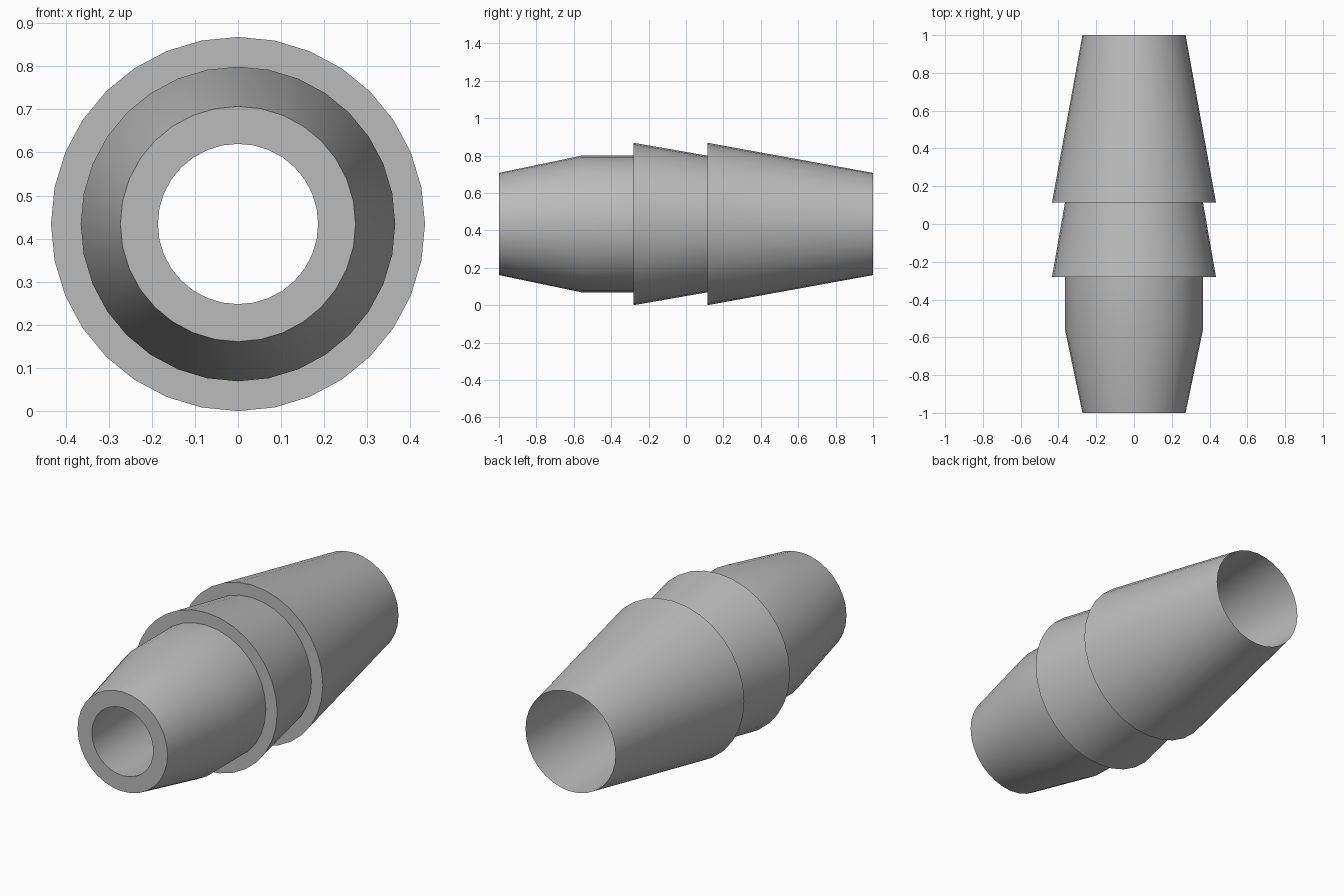
import bpy
import bmesh
from math import cos, sin, tau, radians

cube = bpy.data.objects.get("Cube")
if cube:
    bpy.data.objects.remove(cube)

SEGMENTS = 32
OUTER = 0.434     # barb rim radius
BODY = 0.365      # sleeve radius
TIP = 0.273       # radius at both ends
BORE = 0.186      # bore radius at the front

# One flat grey for the whole fitting
grey = bpy.data.materials.new("plain grey")
grey.use_nodes = True
colour = (0.5, 0.5, 0.5, 1)
grey.diffuse_color = colour
grey.node_tree.nodes["Principled BSDF"].inputs["Base Color"].default_value = colour

# Closed profile (y, radius): outside front to back, then back through the tapered bore
profile = [
    (-1, BORE), (-1, TIP),              # front lip
    (-0.56, BODY), (-0.28, BODY),       # nose and sleeve
    (-0.28, OUTER), (0.115, BODY),      # first barb
    (0.115, OUTER), (1, TIP),           # long second barb, thin rear edge
]


def lathe(name, points, material):
    """Spin a closed profile around the y axis."""
    bm = bmesh.new()
    rings = []
    for y, r in points:
        rings.append([bm.verts.new((r * cos(tau * i / SEGMENTS), y, r * sin(tau * i / SEGMENTS)))
                      for i in range(SEGMENTS)])
    for a, b in zip(rings, rings[1:] + rings[:1]):
        for i in range(SEGMENTS):
            j = (i + 1) % SEGMENTS
            bm.faces.new((a[i], a[j], b[j], b[i]))
    bmesh.ops.recalc_face_normals(bm, faces=bm.faces)
    mesh = bpy.data.meshes.new(name)
    bm.to_mesh(mesh)
    bm.free()
    mesh.materials.append(material)
    obj = bpy.data.objects.new(name, mesh)
    bpy.context.collection.objects.link(obj)
    return obj


connector = lathe("barbed_hose_connector", profile, grey)
connector.location.z = OUTER

# Smooth around the barrel, sharp at the rims
bpy.ops.object.select_all(action="DESELECT")
connector.select_set(True)
bpy.context.view_layer.objects.active = connector
bpy.ops.object.shade_smooth_by_angle(angle=radians(30))
